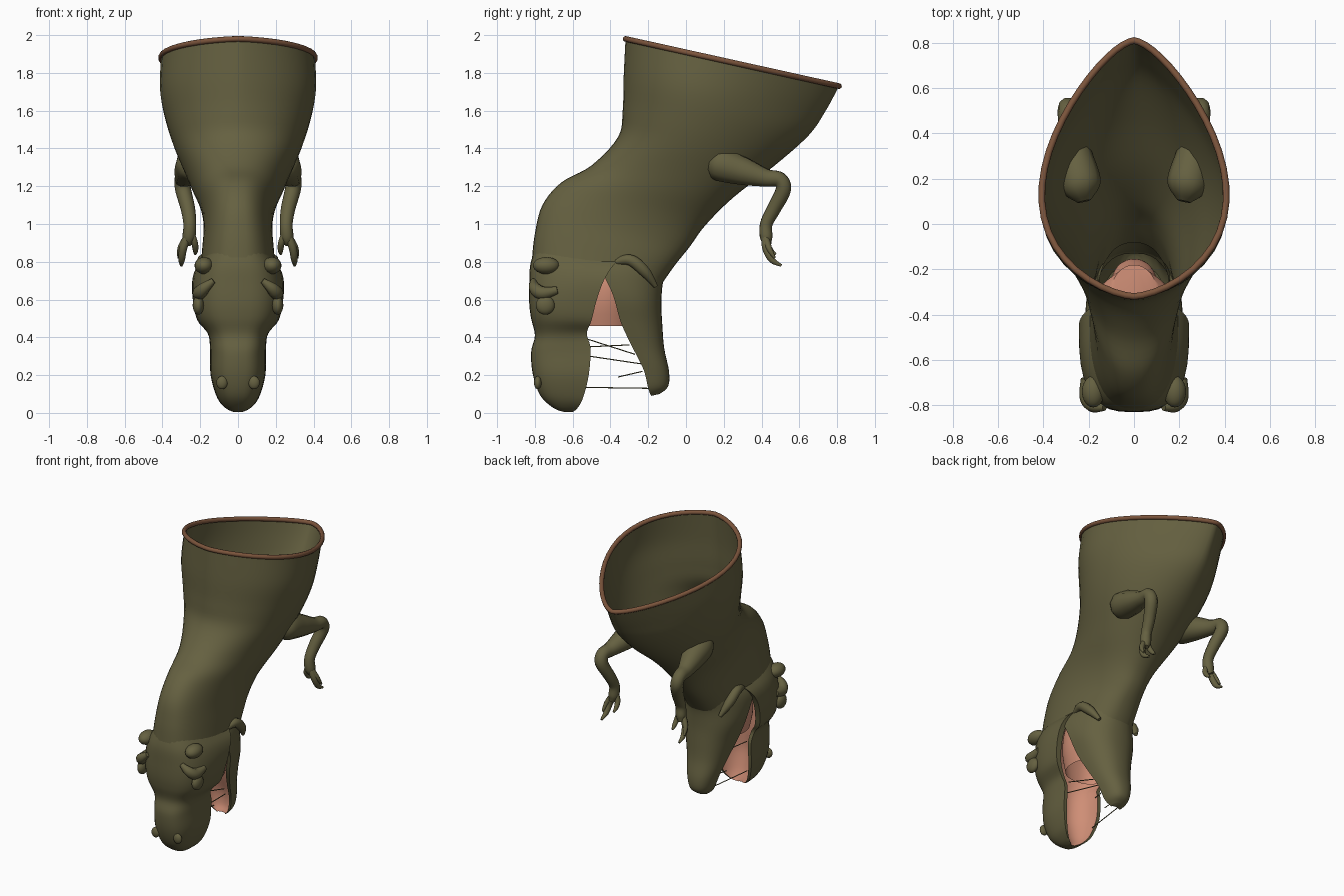
import bpy, bmesh, math
from mathutils import Vector

cube = bpy.data.objects.get("Cube")
if cube:
    bpy.data.objects.remove(cube, do_unlink=True)


def material(name, rgb):
    m = bpy.data.materials.new(name)
    m.use_nodes = True
    m.diffuse_color = (*rgb, 1)
    b = m.node_tree.nodes["Principled BSDF"]
    b.inputs["Base Color"].default_value = (*rgb, 1)
    b.inputs["Roughness"].default_value = 0.8
    return m


OLIVE = material("olive skin", (0.13, 0.118, 0.052))
PINK = material("mouth pink", (0.62, 0.27, 0.18))
BROWN = material("rim brown", (0.2, 0.09, 0.045))


def smooth_rows(rows, steps):
    """Catmull-Rom interpolation through rows of numbers."""
    out = []
    for i in range(len(rows) - 1):
        p = [rows[max(i - 1, 0)], rows[i], rows[i + 1], rows[min(i + 2, len(rows) - 1)]]
        for s in range(steps):
            t = s / steps
            out.append([b + 0.5 * t * (c - a + t * (2*a - 5*b + 4*c - d + t * (3*(b - c) + d - a)))
                        for a, b, c, d in zip(*p)])
    return out + [list(rows[-1])]


def finish(ob, angle=50):
    bpy.ops.object.select_all(action='DESELECT')
    ob.select_set(True)
    bpy.context.view_layer.objects.active = ob
    bpy.ops.object.shade_smooth_by_angle(angle=math.radians(angle))
    return ob


def loft(name, rings, mats, rule=lambda i: 0, cap_start=False, cap_end=False):
    """Skin closed rings; rule gives the material slot for each ring segment."""
    bm = bmesh.new()
    rows = [[bm.verts.new(p) for p in r] for r in rings]
    n = len(rows[0])
    for a, b in zip(rows, rows[1:]):
        for i in range(n):
            j = (i + 1) % n
            bm.faces.new((a[i], a[j], b[j], b[i])).material_index = rule(i)
    if cap_start:
        bm.faces.new(rows[0])
    if cap_end:
        bm.faces.new(rows[-1])
    bmesh.ops.recalc_face_normals(bm, faces=bm.faces)
    me = bpy.data.meshes.new(name)
    bm.to_mesh(me)
    bm.free()
    for m in mats:
        me.materials.append(m)
    ob = bpy.data.objects.new(name, me)
    bpy.context.collection.objects.link(ob)
    return finish(ob)


def spow(v, e):
    return math.copysign(abs(v) ** e, v)


def egg(yf, zf, yb, zb, w, skew, e, n=48):
    """Egg-shaped ring between a front point and a back point."""
    ring = []
    for i in range(n):
        t = math.tau * i / n
        u = math.cos(t)
        s = (1 - u) / 2
        ring.append((w * spow(math.sin(t), e) * (1 + skew * u),
                     yb + (yf - yb) * s, zb + (zf - zb) * s))
    return ring


def gutter(yo, zo, yi, zi, w, depth, e=0.75, n=20):
    """U-shaped jaw section: outer arch, then the hollow inner arch back."""
    ring = []
    for k, d, f, ex in ((1, 1, 1, e), (-1, depth, 0.84, 1)):
        for i in range(n + 1):
            t = math.pi * (i if k > 0 else n - i) / n
            s = d * spow(max(math.sin(t), 0), ex)
            ring.append((w * f * spow(math.cos(t), ex),
                         yi + (yo - yi) * s, zi + (zo - zi) * s))
    return ring


def tube(name, pts, mat, depth=1.0, cyclic=False, steps=6):
    """Round tube along points given as x, y, z, radius."""
    cu = bpy.data.curves.new(name, 'CURVE')
    cu.dimensions = '3D'
    cu.bevel_depth = depth
    cu.bevel_resolution = 3
    cu.use_fill_caps = True
    rows = pts if cyclic else smooth_rows(pts, steps)
    sp = cu.splines.new('POLY')
    sp.points.add(len(rows) - 1)
    for p, r in zip(sp.points, rows):
        p.co = (*r[:3], 1)
        p.radius = r[3]
    sp.use_cyclic_u = cyclic
    sp.use_smooth = True
    cu.materials.append(mat)
    ob = bpy.data.objects.new(name, cu)
    bpy.context.collection.objects.link(ob)
    return ob


def blob(name, loc, size, mat=OLIVE, rot=(0, 0, 0)):
    bpy.ops.mesh.primitive_uv_sphere_add(segments=20, ring_count=12, location=loc, rotation=rot)
    ob = bpy.context.object
    ob.name = name
    ob.scale = size
    ob.data.materials.append(mat)
    return finish(ob)


# Open torso and neck: front y z, back y z, half width, skew, exponent
torso = [
    (-.32, 1.98, .81, 1.73, .395, -.3, 1.3),
    (-.33, 1.78, .74, 1.60, .40, -.3, 1.25),
    (-.335, 1.6, .65, 1.47, .375, -.22, 1.15),
    (-.36, 1.46, .47, 1.31, .33, -.1, 1.0),
    (-.50, 1.31, .25, 1.14, .255, .08, .9),
    (-.66, 1.22, .10, .99, .20, .05, .85),
    (-.76, 1.10, .02, .88, .182, 0, .8),
    (-.80, .95, -.06, .78, .19, 0, .75),
    (-.815, .82, -.13, .68, .20, 0, .75)]
rings = [egg(*r) for r in smooth_rows(torso, 5)]
loft("torso_and_neck", rings, [OLIVE])
tube("torso_rim", [(*p, 1) for p in rings[0]], BROWN, 0.015, cyclic=True)

# Jaws: outer y z, inner y z, half width, hollow depth
upper = [
    (-.80, .87, -.36, .81, .18, .1),
    (-.825, .78, -.40, .76, .225, .2),
    (-.83, .68, -.44, .69, .243, .4),
    (-.83, .58, -.475, .59, .238, .5),
    (-.82, .50, -.50, .49, .215, .5),
    (-.80, .41, -.525, .42, .16, .5),
    (-.82, .32, -.505, .34, .148, .5),
    (-.81, .20, -.515, .20, .145, .5),
    (-.77, .09, -.545, .08, .11, .4),
    (-.70, .025, -.575, .025, .065, .3),
    (-.64, .004, -.60, .004, .02, .2)]
lower = [
    (-.08, .79, -.38, .84, .165, .2),
    (-.12, .70, -.44, .76, .21, .4),
    (-.13, .58, -.385, .62, .21, .5),
    (-.125, .46, -.345, .48, .175, .55),
    (-.115, .34, -.29, .36, .14, .55),
    (-.09, .22, -.225, .23, .105, .5),
    (-.095, .14, -.20, .13, .075, .4),
    (-.14, .10, -.185, .09, .035, .2)]
for name, rows, e in (("upper_jaw", upper, .7), ("lower_jaw", lower, .85)):
    loft(name, [gutter(*r, e=e) for r in smooth_rows(rows, 5)], [OLIVE, PINK],
         rule=lambda i: int(21 <= i < 41), cap_end=True)

# Pink throat and cheek lining closing the back of the mouth
lining = [(-.42, .84, -.18, .82, .10, 0, 1),
          (-.54, .75, -.22, .74, .185, 0, .8),
          (-.58, .60, -.25, .60, .19, 0, .8),
          (-.58, .46, -.27, .46, .155, 0, .8)]
loft("throat_lining", [egg(*r) for r in smooth_rows(lining, 4)], [PINK], cap_start=True)

# Paired parts
arm = [(.22, .10, 1.33, .03), (.235, .17, 1.32, .09), (.26, .30, 1.28, .077),
       (.285, .42, 1.245, .05), (.295, .495, 1.235, .042), (.29, .515, 1.18, .042),
       (.265, .465, 1.08, .038), (.255, .425, 1.0, .034), (.26, .425, .93, .034),
       (.268, .435, .89, .018)]
fingers = [
    [(.265, .42, .94, .022), (.29, .425, .87, .021), (.298, .455, .81, .017), (.30, .505, .78, .007)],
    [(.25, .42, .95, .02), (.23, .425, .90, .018), (.225, .45, .86, .014), (.227, .475, .84, .006)],
    [(.27, .42, .93, .02), (.305, .44, .87, .016), (.315, .47, .82, .006)]]
for side, s in (("left", 1), ("right", -1)):
    def flip(pts):
        return [(s * x, *rest) for x, *rest in pts]
    tube(side + "_arm", flip(arm), OLIVE)
    for i, f in enumerate(fingers):
        tube(f"{side}_finger_{i + 1}", flip(f), OLIVE)
    # Face ridges
    blob(side + "_eye", (s * .21, -.745, .57), (.03, .05, .05))
    tube(side + "_brow_ridge", flip([(.13, -.81, .70, .015), (.18, -.80, .66, .032),
         (.205, -.76, .635, .036), (.215, -.68, .65, .02)]), OLIVE)
    tube(side + "_jaw_crest", flip([(.17, -.40, .79, .012), (.185, -.30, .81, .03),
         (.18, -.22, .75, .03), (.15, -.16, .67, .012)]), OLIVE)
    blob(side + "_skull_corner", (s * .18, -.74, .78), (.05, .07, .045))
    blob(side + "_nostril", (s * .085, -.785, .16), (.03, .02, .035))

# Thin strands stretched between the jaws
strands = [(.10, -.52, .39, .08, -.27, .31), (-.11, -.51, .35, -.09, -.30, .36),
           (.12, -.51, .30, .07, -.24, .26), (-.10, -.53, .135, -.05, -.19, .13),
           (-.06, -.36, .19, -.08, -.23, .22)]
for i, p in enumerate(strands):
    tube(f"mouth_strand_{i + 1}", [(*p[:3], 1), (*p[3:], 1)], OLIVE, 0.003, steps=1)
